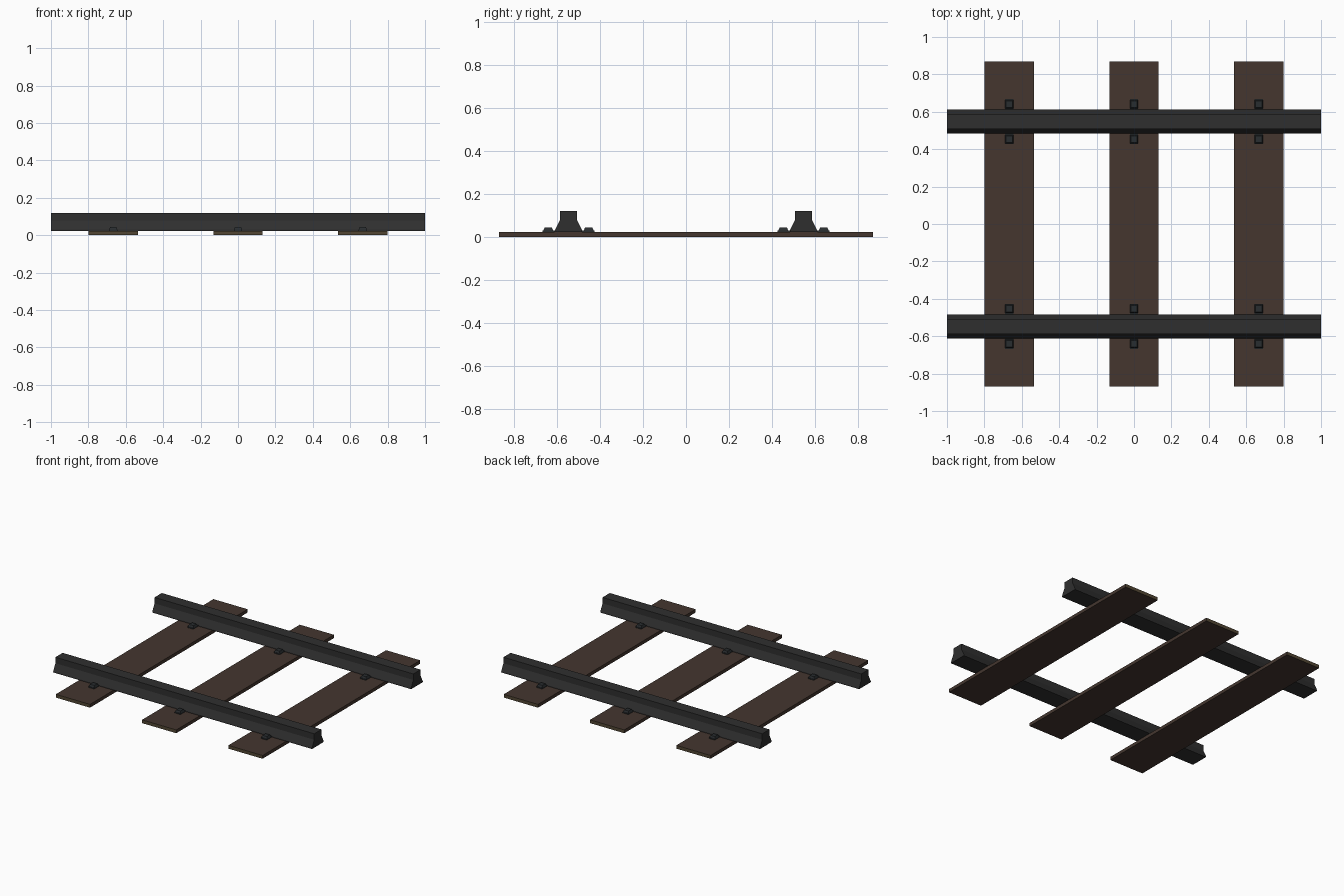
import bpy, bmesh

if "Cube" in bpy.data.objects:
    bpy.data.objects.remove(bpy.data.objects["Cube"])


def material(name, rgb):
    m = bpy.data.materials.new(name)
    m.diffuse_color = (*rgb, 1)
    m.use_nodes = True
    m.node_tree.nodes["Principled BSDF"].inputs["Base Color"].default_value = m.diffuse_color
    return m


WOOD = material("dark_wood", (0.058, 0.037, 0.028))
END_GRAIN = material("end_grain", (0.085, 0.062, 0.034))
STEEL = material("rail_steel", (0.028, 0.028, 0.028))
IRON = material("clip_iron", (0.022, 0.026, 0.029))


def make_object(name, bm, *mats):
    bmesh.ops.recalc_face_normals(bm, faces=bm.faces)
    mesh = bpy.data.meshes.new(name)
    bm.to_mesh(mesh)
    bm.free()
    for m in mats:
        mesh.materials.append(m)
    obj = bpy.data.objects.new(name, mesh)
    bpy.context.collection.objects.link(obj)
    return obj


def block(bm, cx, cy, sx, sy, z0, z1, taper=1.0):
    """Box whose top is scaled by taper."""
    verts = bmesh.ops.create_cube(bm, size=1)["verts"]
    for v in verts:
        k = taper if v.co.z > 0 else 1.0
        v.co = (cx + v.co.x * sx * k, cy + v.co.y * sy * k, z1 if v.co.z > 0 else z0)


SLEEPER_X = (-0.667, 0, 0.667)
RAIL_Y = 0.547

# Sleepers, with lighter end grain on the end faces
for i, x in enumerate(SLEEPER_X):
    bm = bmesh.new()
    block(bm, x, 0, 0.264, 1.74, 0, 0.023)
    bm.normal_update()
    for f in bm.faces:
        f.material_index = 1 if abs(f.normal.y) > 0.5 else 0
    make_object(f"sleeper_{i + 1}", bm, WOOD, END_GRAIN)

# Rails: half profile (offset, height), mirrored and extruded along x
HALF = [(0.064, 0.023), (0.064, 0.03), (0.04, 0.078), (0.04, 0.12)]
PROFILE = HALF + [(-y, z) for y, z in reversed(HALF)]
for side, label in ((-1, "front"), (1, "back")):
    bm = bmesh.new()
    face = bm.faces.new([bm.verts.new((-1, side * RAIL_Y + y, z)) for y, z in PROFILE])
    ext = bmesh.ops.extrude_face_region(bm, geom=[face], use_keep_orig=True)["geom"]
    bmesh.ops.translate(bm, vec=(2, 0, 0),
                        verts=[g for g in ext if isinstance(g, bmesh.types.BMVert)])
    make_object(f"{label}_rail", bm, STEEL)

    # Clips either side of the rail: flat foot plus tapered bolt head
    for i, x in enumerate(SLEEPER_X):
        for d, where in ((-1, "near"), (1, "far")):
            bm = bmesh.new()
            y = side * RAIL_Y
            block(bm, x, y + d * 0.09, 0.044, 0.06, 0.018, 0.03)
            block(bm, x, y + d * 0.094, 0.044, 0.046, 0.03, 0.043, 0.75)
            make_object(f"{label}_rail_clip_{i + 1}_{where}", bm, IRON)
